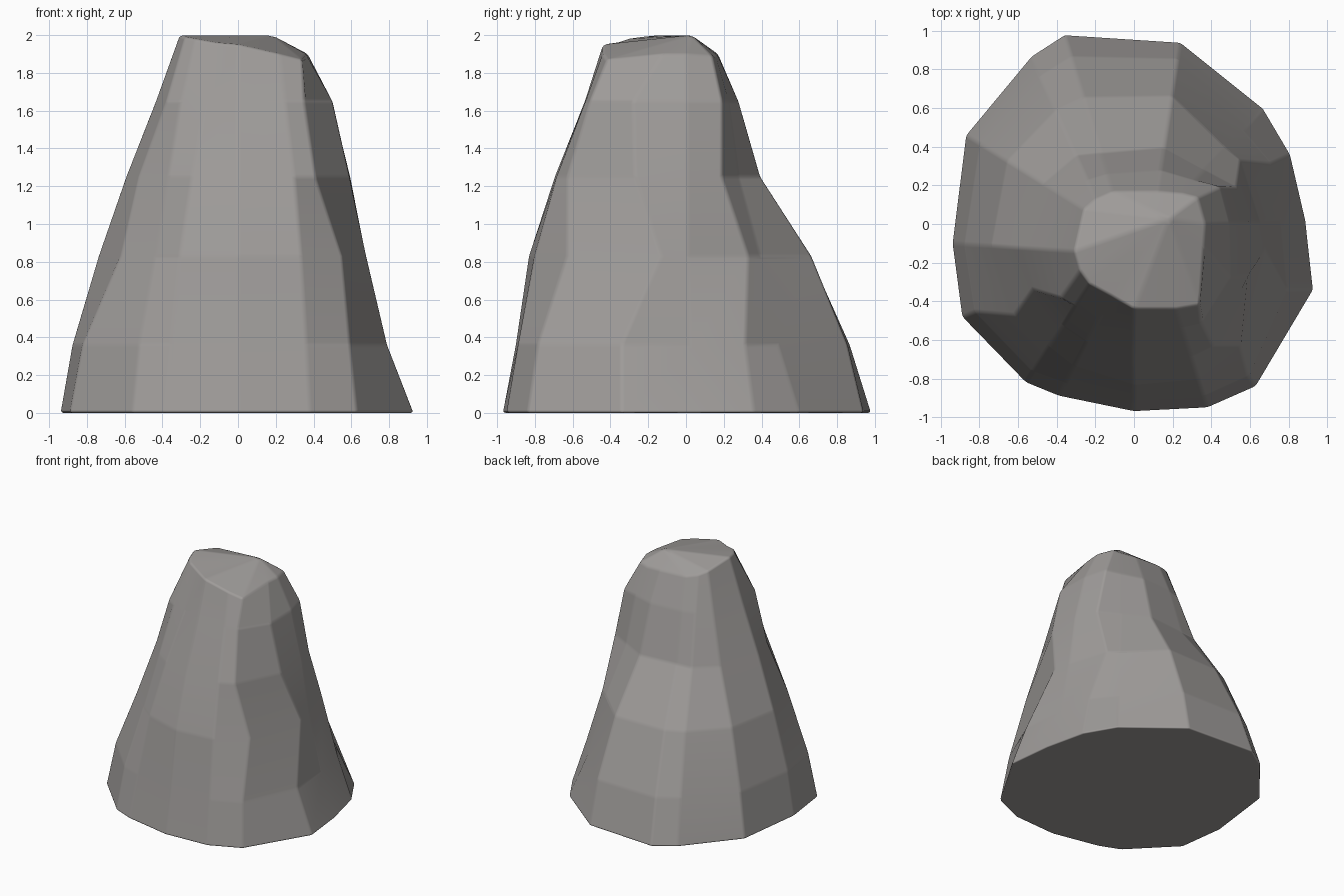
import bpy, bmesh
from mathutils import Vector

if "Cube" in bpy.data.objects:
    bpy.data.objects.remove(bpy.data.objects["Cube"])

# Each ridge: foot (x, y), rim (x, y, z), then the middle levels as either
# a blend from foot to rim or an explicit (x, y) where the ridge bends
ridges = [
    ((.93, -.34), (.36, -.12, 1.90), ((.79, -.34), (.68, -.13), (.59, -.27), (.50, -.28))),
    ((.89, .02), (.37, .0, 1.90), (.26, .46, .57, .76)),
    ((.81, .36), (.33, .14, 1.89), (.21, (.55, .33), (.53, .19), .76)),
    ((.67, .60), (.25, .16, 1.88), (.26, .47, .73, .85)),
    ((.24, .94), (.12, .17, 1.89), (.11, .36, .71, .86)),
    ((-.36, .98), (-.11, .17, 1.90), (.14, .40, .76, .89)),
    ((-.53, .87), (-.20, .13, 1.92), (.14, .38, .70, .87)),
    ((-.87, .46), (-.26, .08, 1.95), (.12, .35, .66, .86)),
    ((-.94, -.10), (-.31, -.14, 2.0), (.10, .32, .55, .80)),
    ((-.89, -.48), (-.28, -.24, 1.99), (.11, (-.62, -.47), .60, (-.38, -.38))),
    ((-.56, -.82), (-.23, -.31, 1.98), (.11, .37, .58, .78)),
    ((-.39, -.89), (-.12, -.37, 1.96), (.13, .30, .54, .81)),
    ((.0, -.97), (.0, -.44, 1.95), (.13, .26, .52, .82)),
    ((.38, -.95), (.22, -.44, 1.90), (.12, .29, .52, .82)),
    ((.63, -.84), (.34, -.42, 1.87), (.13, (.55, -.63), (.41, -.63), (.35, -.51))),
]
levels = (.36, .83, 1.25, 1.65)

bm = bmesh.new()
columns = []
for foot, rim, mids in ridges:
    a, b = Vector(foot), Vector(rim[:2])
    pts = [(*a, 0)]
    for t, z in zip(mids, levels):
        xy = t if isinstance(t, tuple) else a.lerp(b, t)
        pts.append((*xy, z))
    pts.append(rim)
    columns.append([bm.verts.new(p) for p in pts])

# Sides and faceted cap around the peak
peak = bm.verts.new((.18, .03, 2.0))
for i, c in enumerate(columns):
    d = columns[(i + 1) % len(columns)]
    for k in range(len(c) - 1):
        bm.faces.new((c[k], d[k], d[k + 1], c[k + 1]))
    bm.faces.new((c[-1], d[-1], peak))

# Flat underside
bm.faces.new([c[0] for c in reversed(columns)])
bmesh.ops.recalc_face_normals(bm, faces=bm.faces)

mesh = bpy.data.meshes.new("boulder")
bm.to_mesh(mesh)
bm.free()
boulder = bpy.data.objects.new("boulder", mesh)
bpy.context.collection.objects.link(boulder)

# Dark stone colour
stone = bpy.data.materials.new("stone")
stone.diffuse_color = (.345, .33, .32, 1)
stone.use_nodes = True
stone.node_tree.nodes["Principled BSDF"].inputs["Base Color"].default_value = stone.diffuse_color
mesh.materials.append(stone)

# Slightly worn edges between the flat facets
mesh.shade_smooth()
bevel = boulder.modifiers.new("worn_edges", 'BEVEL')
bevel.width = .015
bevel.segments = 2
bevel.limit_method = 'ANGLE'
bevel.angle_limit = .1
bevel.harden_normals = True
